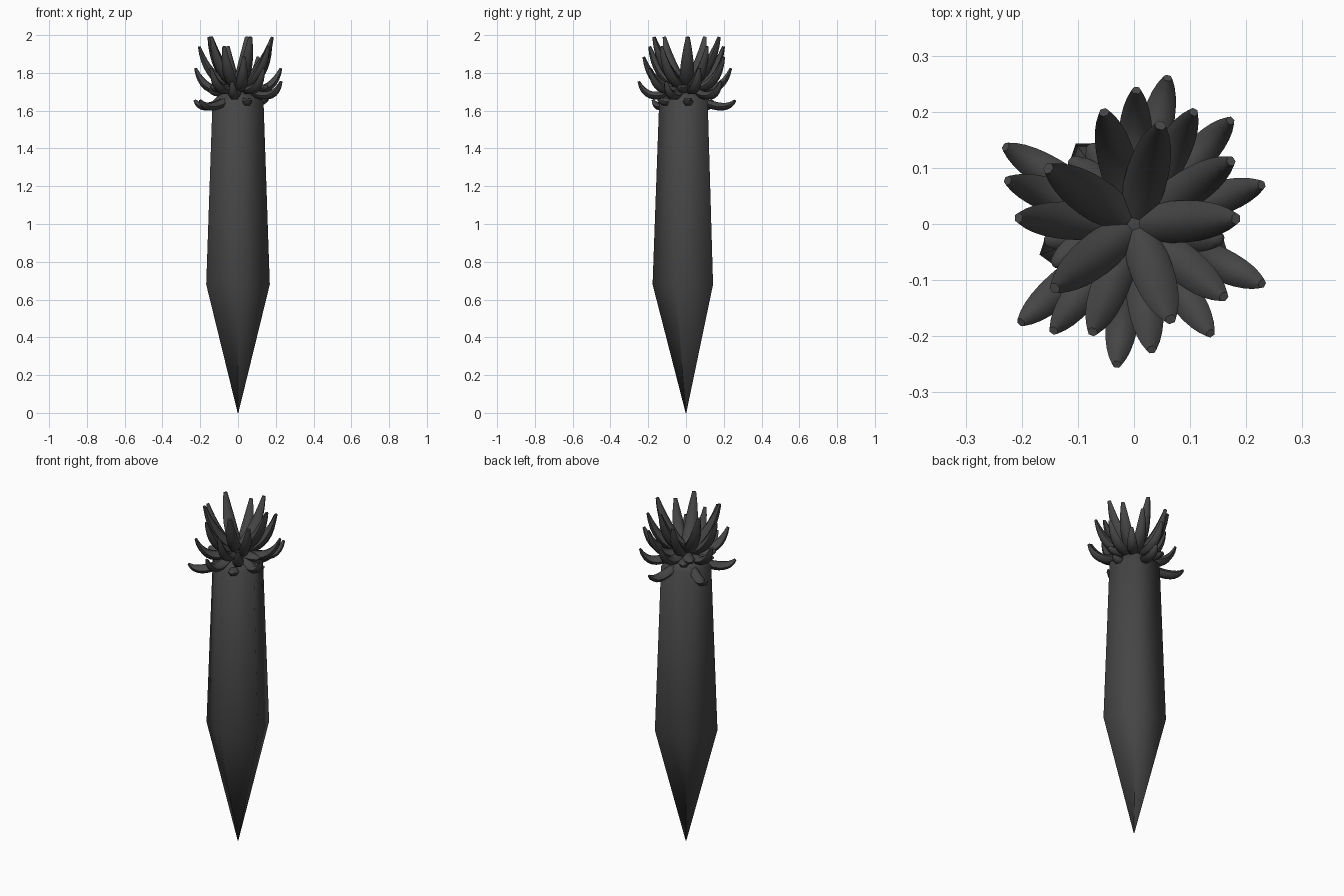
import bpy, bmesh, math
from mathutils import Vector

cube = bpy.data.objects.get("Cube")
if cube:
    bpy.data.objects.remove(cube)

mat = bpy.data.materials.new("charcoal")
mat.use_nodes = True
colour = (0.06, 0.06, 0.06, 1)
mat.diffuse_color = colour
mat.node_tree.nodes["Principled BSDF"].inputs["Base Color"].default_value = colour


def loft(name, rings, sharp):
    """Skin a list of closed point rings, cap both ends and smooth the result."""
    bm = bmesh.new()
    loops = [[bm.verts.new(p) for p in ring] for ring in rings]
    n = len(loops[0])
    for a, b in zip(loops, loops[1:]):
        for i in range(n):
            j = (i + 1) % n
            bm.faces.new((a[i], a[j], b[j], b[i]))
    bm.faces.new(loops[0][::-1])
    bm.faces.new(loops[-1])
    bmesh.ops.recalc_face_normals(bm, faces=bm.faces)
    mesh = bpy.data.meshes.new(name)
    bm.to_mesh(mesh)
    bm.free()
    mesh.materials.append(mat)
    obj = bpy.data.objects.new(name, mesh)
    bpy.context.collection.objects.link(obj)
    bpy.ops.object.select_all(action='DESELECT')
    obj.select_set(True)
    bpy.context.view_layer.objects.active = obj
    bpy.ops.object.shade_smooth_by_angle(angle=math.radians(sharp))


# Five-sided root body, one corner facing the front
def pentagon(r, z):
    angles = [math.radians(270 + 72 * k) for k in range(5)]
    return [(r * math.cos(a), r * math.sin(a), z) for a in angles]


profile = [(0.002, 0), (0.177, 0.68), (0.142, 1.65), (0.10, 1.69), (0.02, 1.73)]
loft("root_body", [pentagon(r, z) for r, z in profile], 80)


# Curved leaf: quadratic path in a vertical plane, tapering to a blunt tip
def leaf(name, angle, base, bend, tip, width):
    a = math.radians(angle)
    out = Vector((math.cos(a), math.sin(a), 0))
    side = Vector((-math.sin(a), math.cos(a), 0))
    up = Vector((0, 0, 1))
    p0, p1, p2 = (out * r + up * z for r, z in (base, bend, tip))
    rings = []
    steps = 8
    for s in range(steps + 1):
        t = s / steps
        centre = p0 * (1 - t) ** 2 + p1 * 2 * t * (1 - t) + p2 * t * t
        tangent = ((p1 - p0) * (1 - t) + (p2 - p1) * t).normalized()
        normal = side.cross(tangent)
        w = width * (0.8 + 0.9 * t - 1.43 * t * t)
        rings.append([centre + side * w * math.cos(k * math.pi / 3)
                      + normal * w * 0.8 * math.sin(k * math.pi / 3) for k in range(6)])
    loft(name, rings, 62)


# Six tiers of five, each turned from the last:
# first angle, base, bend, tip, half width, short leaves in the tier
tiers = [
    (3, (0.02, 1.74), (0.13, 1.80), (0.182, 1.99), 0.040, ()),
    (33, (0.04, 1.73), (0.16, 1.77), (0.206, 1.94), 0.036, ()),
    (62, (0.06, 1.72), (0.18, 1.72), (0.226, 1.885), 0.034, (1, 2, 4)),
    (17, (0.07, 1.71), (0.19, 1.69), (0.238, 1.825), 0.033, ()),
    (47, (0.08, 1.70), (0.21, 1.64), (0.252, 1.755), 0.032, (1, 2)),
    (77, (0.09, 1.65), (0.22, 1.59), (0.267, 1.655), 0.032, (3, 4)),
]
for t, (start, base, bend, tip, width, short) in enumerate(tiers):
    for k in range(5):
        name = f"leaf_tier_{t + 1}_{k + 1}"
        angle = start + 72 * k
        if k in short:
            z = base[1] - 0.01
            leaf(name, angle, base, (0.12, z), (0.16, z + 0.02), width)
        else:
            leaf(name, angle, base, bend, tip, width)
